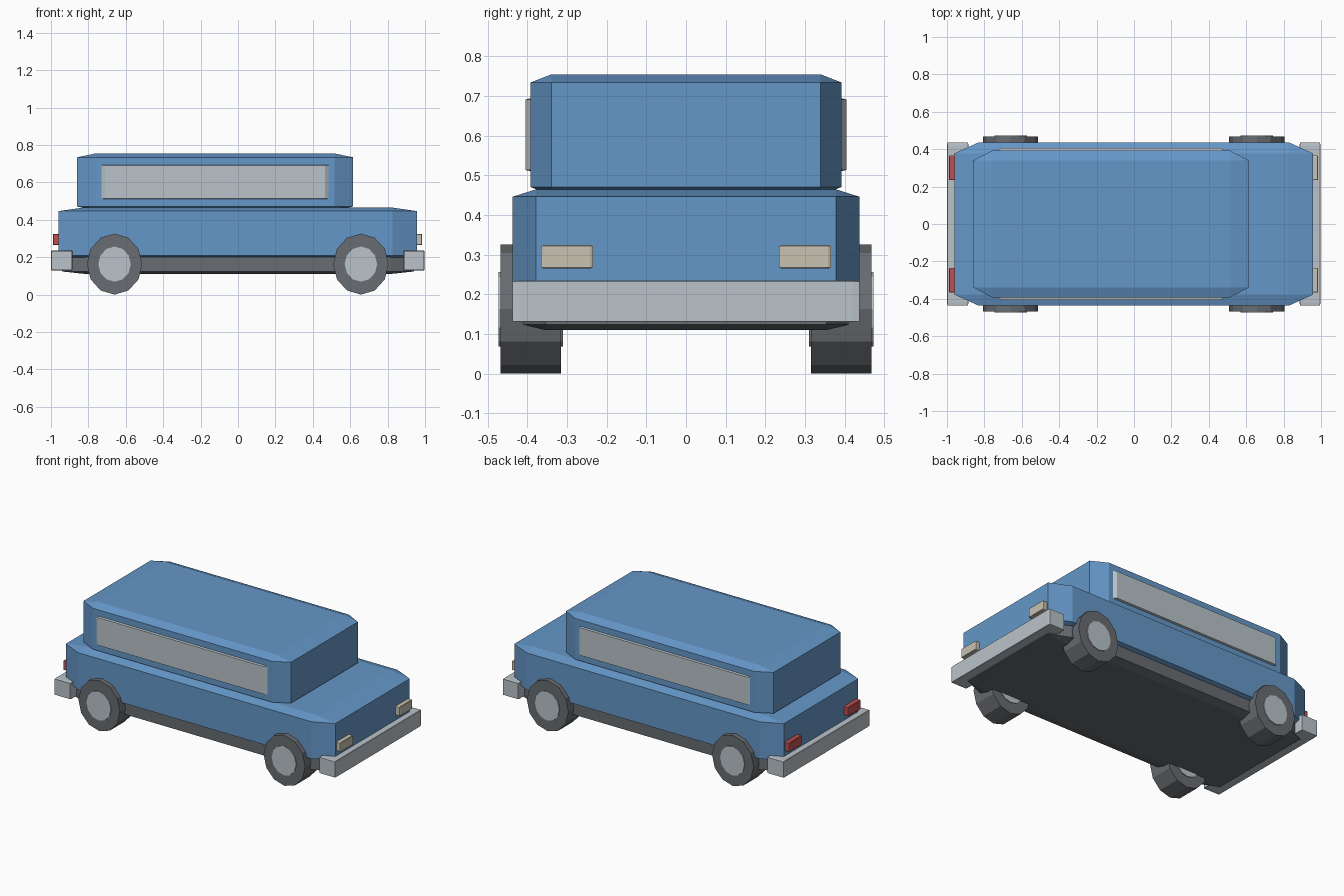
import bpy
import bmesh
import math
from mathutils import Matrix, Vector

cube = bpy.data.objects.get("Cube")
if cube:
    bpy.data.objects.remove(cube, do_unlink=True)


def material(name, rgb):
    mat = bpy.data.materials.new(name)
    mat.use_nodes = True
    colour = (*rgb, 1)
    mat.diffuse_color = colour
    mat.node_tree.nodes["Principled BSDF"].inputs["Base Color"].default_value = colour
    return mat


blue = material("blue paint", (0.13, 0.31, 0.58))
silver = material("silver", (0.49, 0.55, 0.59))
grey = material("dark grey rubber", (0.14, 0.15, 0.165))
cream = material("cream lamp", (0.58, 0.54, 0.44))
red = material("red lamp", (0.52, 0.08, 0.08))


def finish(bm, name, mat):
    bmesh.ops.recalc_face_normals(bm, faces=bm.faces)
    mesh = bpy.data.meshes.new(name)
    bm.to_mesh(mesh)
    bm.free()
    mesh.materials.append(mat)
    obj = bpy.data.objects.new(name, mesh)
    bpy.context.collection.objects.link(obj)


def block(name, x, y, z, chamfer, mat):
    """Box between (min, max) pairs; the chamfer is a fraction of each side."""
    bm = bmesh.new()
    bmesh.ops.create_cube(bm, size=1)
    bmesh.ops.bevel(bm, geom=bm.edges[:], offset=chamfer, segments=1,
                    profile=0.5, affect='EDGES')
    size = Vector([b - a for a, b in (x, y, z)])
    middle = Vector([(a + b) / 2 for a, b in (x, y, z)])
    bmesh.ops.scale(bm, vec=size, verts=bm.verts)
    bmesh.ops.translate(bm, vec=middle, verts=bm.verts)
    finish(bm, name, mat)


def disc(name, centre, rx, rz, width, mat):
    """Twelve-sided cylinder along y."""
    bm = bmesh.new()
    bmesh.ops.create_cone(bm, cap_ends=True, segments=12, radius1=1,
                          radius2=1, depth=1)
    turn = Matrix.Rotation(math.pi / 2, 4, 'X')
    squash = Matrix.Diagonal((rx, width, rz, 1))
    bm.transform(Matrix.Translation(centre) @ squash @ turn)
    finish(bm, name, mat)


# Main shell
block("chassis", (-0.94, 0.94), (-0.41, 0.41), (0.11, 0.31), 0.068, grey)
block("lower_body", (-0.96, 0.957), (-0.437, 0.437), (0.19, 0.465), 0.068, blue)
block("cabin", (-0.86, 0.615), (-0.392, 0.392), (0.45, 0.755), 0.068, blue)
block("side_windows", (-0.735, 0.49), (-0.405, 0.405), (0.51, 0.695), 0.02, silver)

# Bumpers
block("front_bumper", (0.885, 0.997), (-0.437, 0.437), (0.13, 0.235), 0.02, silver)
block("rear_bumper", (-1.0, -0.885), (-0.437, 0.437), (0.13, 0.235), 0.02, silver)

# Lamps and wheels, mirrored across the centre line
for side, label in ((-1, "right"), (1, "left")):
    lamp_y = sorted((side * 0.235, side * 0.365))
    block("headlight_" + label, (0.93, 0.985), lamp_y, (0.265, 0.325), 0.05, cream)
    block("taillight_" + label, (-0.99, -0.93), lamp_y, (0.265, 0.325), 0.05, red)
    for x, end in ((0.657, "front"), (-0.66, "rear")):
        centre = Vector((x, side * 0.391, 0.163))
        disc(f"{end}_tyre_{label}", centre, 0.148, 0.163, 0.152, grey)
        disc(f"{end}_hub_{label}", centre, 0.087, 0.094, 0.163, silver)
